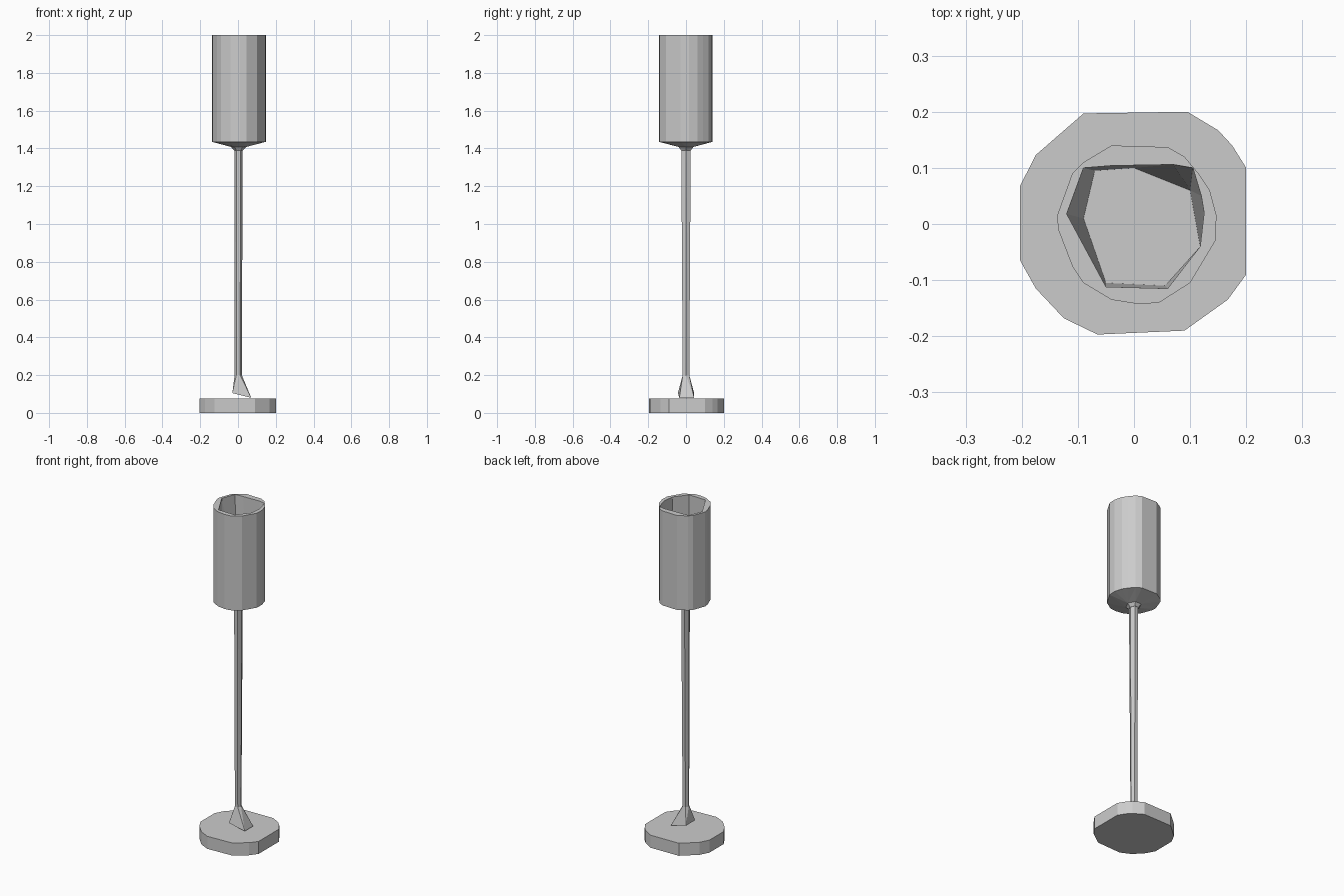
import bpy, bmesh
from math import atan2, pi, cos, sin, radians

if "Cube" in bpy.data.objects:
    bpy.data.objects.remove(bpy.data.objects["Cube"])


def stack(name, rings, cap_first=True, cap_last=True):
    """Join closed cross-sections (any point counts) into one flat-shaded skin."""
    bm = bmesh.new()
    loops = []
    for pts in rings:
        pts = sorted(pts, key=lambda p: atan2(p[1], p[0]))
        loops.append([bm.verts.new(p) for p in pts])

    def ang(loop, i):
        v = loop[i % len(loop)].co
        return atan2(v.y, v.x) + 2 * pi * (i // len(loop))

    for a, b in zip(loops, loops[1:]):
        i = j = 0
        while i < len(a) or j < len(b):
            va, vb = a[i % len(a)], b[j % len(b)]
            if j >= len(b) or (i < len(a) and ang(a, i + 1) <= ang(b, j + 1)):
                i += 1
                bm.faces.new((va, a[i % len(a)], vb))
            else:
                j += 1
                bm.faces.new((va, b[j % len(b)], vb))
    if cap_first:
        bm.faces.new(loops[0])
    if cap_last:
        bm.faces.new(loops[-1])
    bmesh.ops.recalc_face_normals(bm, faces=bm.faces)
    bmesh.ops.dissolve_limit(bm, angle_limit=radians(0.5), verts=bm.verts, edges=bm.edges)
    mesh = bpy.data.meshes.new(name)
    bm.to_mesh(mesh)
    bm.free()
    obj = bpy.data.objects.new(name, mesh)
    bpy.context.collection.objects.link(obj)
    return obj


def at(outline, z, s=1.0):
    return [(x * s, y * s, z) for x, y in outline]


def oval(n, cx, rx, ry, z):
    return [(cx + rx * cos(2 * pi * k / n), ry * sin(2 * pi * k / n), z)
            for k in range(n)]


# Base: irregular faceted disc
base = [(-.09, .197), (.095, .2), (.15, .167), (.175, .14), (.2, .1),
        (.2, -.09), (.167, -.135), (.09, -.19), (-.065, -.197), (-.125, -.168),
        (-.175, -.115), (-.203, -.065), (-.203, .068), (-.175, .123)]
stack("base", [at(base, 0), at(base, .075)])

# Stem with lopsided flared foot
foot = [(-.03, -.043, .105), (-.03, .043, .105), (.07, .043, .08), (.07, -.035, .08)]
stack("stem", [foot,
               oval(6, .001, .019, .02, .2),
               oval(6, .003, .022, .029, 1.42)])

# Shade: tapered underside, outer wall, rim, rough inner wall and floor
outer = [(-.04, .14), (.06, .137), (.09, .12), (.115, .09), (.135, .06),
         (.147, .015), (.145, -.03), (.115, -.08), (.1, -.105), (.045, -.14),
         (.01, -.143), (-.04, -.135), (-.09, -.105), (-.11, -.075),
         (-.135, -.01), (-.137, .015), (-.11, .09), (-.09, .11)]
inner = [(-.09, .1), (-.04, .104), (.07, .106), (.105, .1), (.12, .05),
         (.125, .02), (.118, -.04), (.06, -.115), (-.05, -.112), (-.12, .018)]
floor = [(-.07, .095), (0, .1), (.1, .06), (.118, -.04),
         (.055, -.11), (-.05, -.105), (-.09, .01)]
stack("shade", [oval(6, .003, .024, .03, 1.39),
                oval(6, .003, .04, .045, 1.408),
                at(outer, 1.435), at(outer, 2.0),
                at(inner, 2.0), at(floor, 1.45)])
